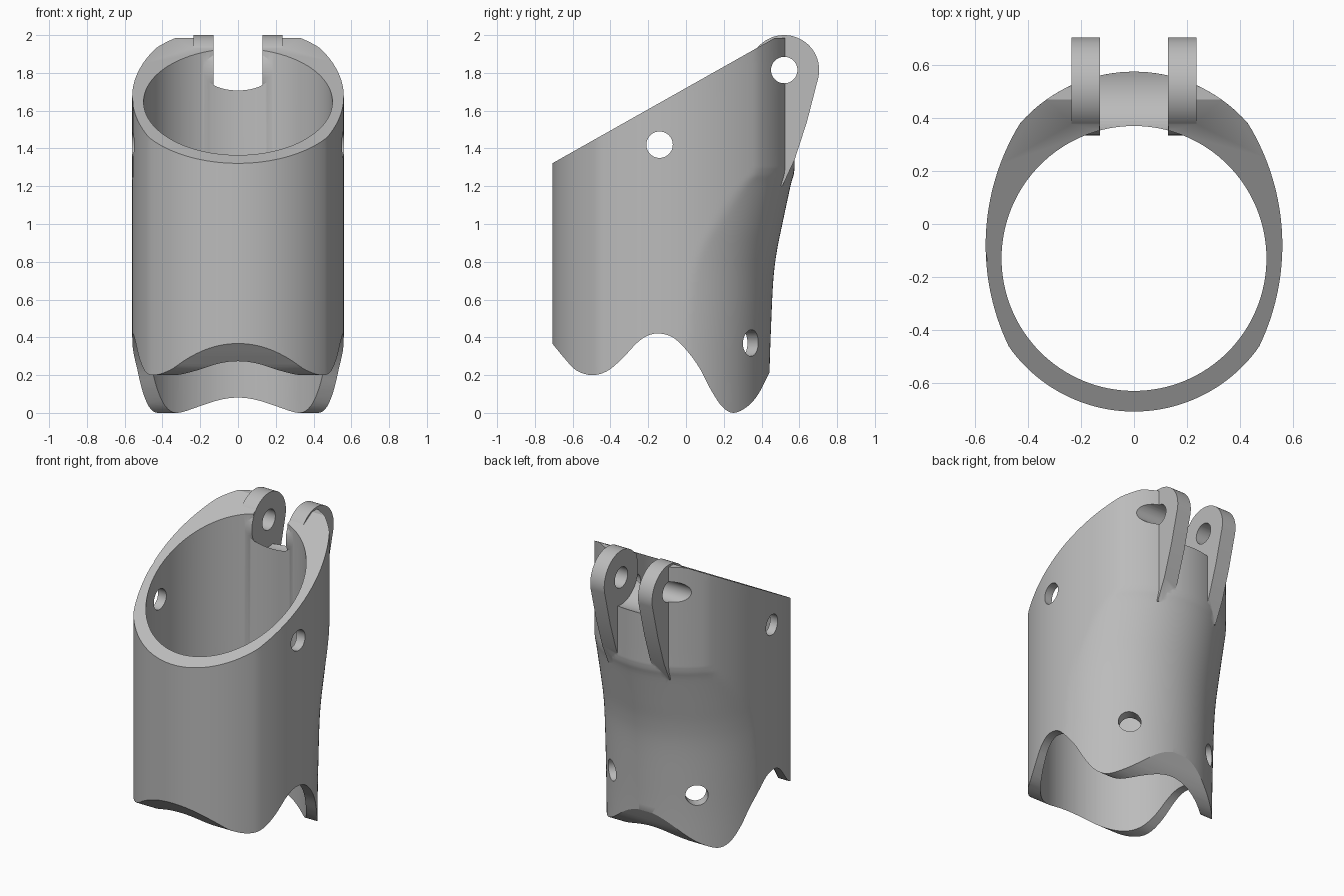
import bpy, bmesh
from math import sin, cos, pi, sqrt, radians
from mathutils import Vector, Matrix

cube = bpy.data.objects.get("Cube")
if cube:
    bpy.data.objects.remove(cube, do_unlink=True)

grey = bpy.data.materials.new("plain grey")
grey.use_nodes = True
grey.diffuse_color = (0.5, 0.5, 0.5, 1)
grey.node_tree.nodes["Principled BSDF"].inputs["Base Color"].default_value = (0.5, 0.5, 0.5, 1)

BORE_Y = -0.13            # centre of the bore
PIN = (0.52, 1.815)       # hinge pin centre in y, z
LUG_R = 0.185


def loft(name, rings):
    """Closed solid through a list of equally long rings of points."""
    bm = bmesh.new()
    loops = [[bm.verts.new(p) for p in ring] for ring in rings]
    for a, b in zip(loops, loops[1:]):
        for i in range(len(a)):
            j = (i + 1) % len(a)
            bm.faces.new((a[i], a[j], b[j], b[i]))
    bm.faces.new(loops[0])
    bm.faces.new(loops[-1])
    bmesh.ops.recalc_face_normals(bm, faces=bm.faces)
    mesh = bpy.data.meshes.new(name)
    bm.to_mesh(mesh)
    bm.free()
    mesh.materials.append(grey)
    obj = bpy.data.objects.new(name, mesh)
    bpy.context.scene.collection.objects.link(obj)
    return obj


def prism(name, profile, x0, x1):
    """Extrude a y, z profile along x."""
    return loft(name, [[(x, y, z) for y, z in profile] for x in (x0, x1)])


def rod(name, start, end, radius, sides=48):
    start, end = Vector(start), Vector(end)
    turn = (end - start).to_track_quat('Z', 'Y')
    ring = [turn @ Vector((radius * cos(2 * pi * i / sides), radius * sin(2 * pi * i / sides), 0))
            for i in range(sides)]
    return loft(name, [[p + c for p in ring] for c in (start, end)])


def arc(centre, radius, a0, a1, steps=32):
    return [(centre[0] + radius * cos(radians(a0 + (a1 - a0) * i / steps)),
             centre[1] + radius * sin(radians(a0 + (a1 - a0) * i / steps))) for i in range(steps + 1)]


def smooth_curve(points, steps=5):
    """Smooth path through all points."""
    pts = [Vector(p) for p in points]
    pts = [pts[0]] + pts + [pts[-1]]
    out = []
    for a, b, c, d in zip(pts, pts[1:], pts[2:], pts[3:]):
        for i in range(steps):
            t = i / steps
            out.append(b + (c - a) * (t / 2) + (2 * a - 5 * b + 4 * c - d) * (t * t / 2)
                       + (3 * b - a - 3 * c + d) * (t ** 3 / 2))
    return [tuple(p) for p in out + [pts[-1]]]


def combine(obj, other, operation):
    mod = obj.modifiers.new(operation, 'BOOLEAN')
    mod.operation, mod.object, mod.solver = operation, other, 'EXACT'
    bpy.context.view_layer.objects.active = obj
    bpy.ops.object.modifier_apply(modifier=mod.name)
    bpy.data.objects.remove(other, do_unlink=True)


def reach(direction, centre, radius):
    """Distance from the bore axis to a circle along a direction."""
    e = Vector((0, BORE_Y)) - Vector(centre)
    b = e.dot(direction)
    return -b + sqrt(b * b - e.dot(e) + radius * radius)


def section(z, back, sides=144):
    """Outer outline: round front and back, flattened sides."""
    ring = []
    for i in range(sides):
        d = Vector((cos(2 * pi * i / sides), sin(2 * pi * i / sides)))
        side = reach(d, (-0.32 if d.x > 0 else 0.32, -0.08), 0.88)
        end = reach(d, (0, back - 0.571), 0.571) if d.y > 0 else reach(d, (0, BORE_Y), 0.578)
        r = min(side, end)
        ring.append((d.x * r, BORE_Y + d.y * r, z))
    return ring


# Sleeve: outer skin with a recessed lower back
levels = smooth_curve([(-0.1, 0.44), (0.2, 0.442), (0.45, 0.45), (0.7, 0.462), (0.85, 0.48),
                       (1.0, 0.51), (1.2, 0.553), (1.28, 0.573), (1.4, 0.575), (2.1, 0.575)])
sleeve = loft("sleeve", [section(z, back) for z, back in levels])
combine(sleeve, rod("bore", (0, BORE_Y, -0.5), (0, BORE_Y, 2.5), 0.5, 128), 'DIFFERENCE')

# Slanted rim and wavy lower edge
lower_edge = smooth_curve([(-0.8, 0.48), (-0.71, 0.37), (-0.64, 0.285), (-0.58, 0.225), (-0.5, 0.2),
                           (-0.42, 0.22), (-0.34, 0.285), (-0.26, 0.37), (-0.2, 0.41), (-0.14, 0.42),
                           (-0.07, 0.4), (0, 0.335), (0.07, 0.24), (0.13, 0.125), (0.19, 0.035),
                           (0.25, 0), (0.32, 0.03), (0.38, 0.095), (0.44, 0.21), (0.5, 0.34)])
rim = [(0.9, 0.34), (0.9, 1.985), (0.47, 1.985), (-0.71, 1.32), (-0.8, 1.269)]
combine(sleeve, prism("side_outline", lower_edge + rim, -1, 1), 'INTERSECT')

# Slot between the hinge lugs
slot = arc(PIN, LUG_R, 180, 360) + [(PIN[0] + LUG_R, 2.3), (PIN[0] - LUG_R, 2.3)]
combine(sleeve, prism("slot", slot, -0.13, 0.13), 'DIFFERENCE')

# Hinge lugs
lug = arc(PIN, LUG_R, -12, 230, 48) + [(0.45, 1.2), (0.51, 1.2), (0.575, 1.34), (0.64, 1.54)]
for s in (-1, 1):
    combine(sleeve, prism("lug", lug, s * 0.129, s * 0.235), 'UNION')

# Pin hole, side holes and angled rear holes
combine(sleeve, rod("pin_hole", (-1, *PIN), (1, *PIN), 0.07), 'DIFFERENCE')
combine(sleeve, rod("side_holes", (-1, -0.14, 1.42), (1, -0.14, 1.42), 0.07), 'DIFFERENCE')
for s in (-1, 1):
    combine(sleeve, rod("rear_hole", (s * 0.1, 0.12, 0.37), (s * 0.8, 0.82, 0.37), 0.07), 'DIFFERENCE')

bpy.ops.object.select_all(action='DESELECT')
sleeve.select_set(True)
bpy.context.view_layer.objects.active = sleeve
bpy.ops.object.shade_smooth_by_angle(angle=radians(25))
